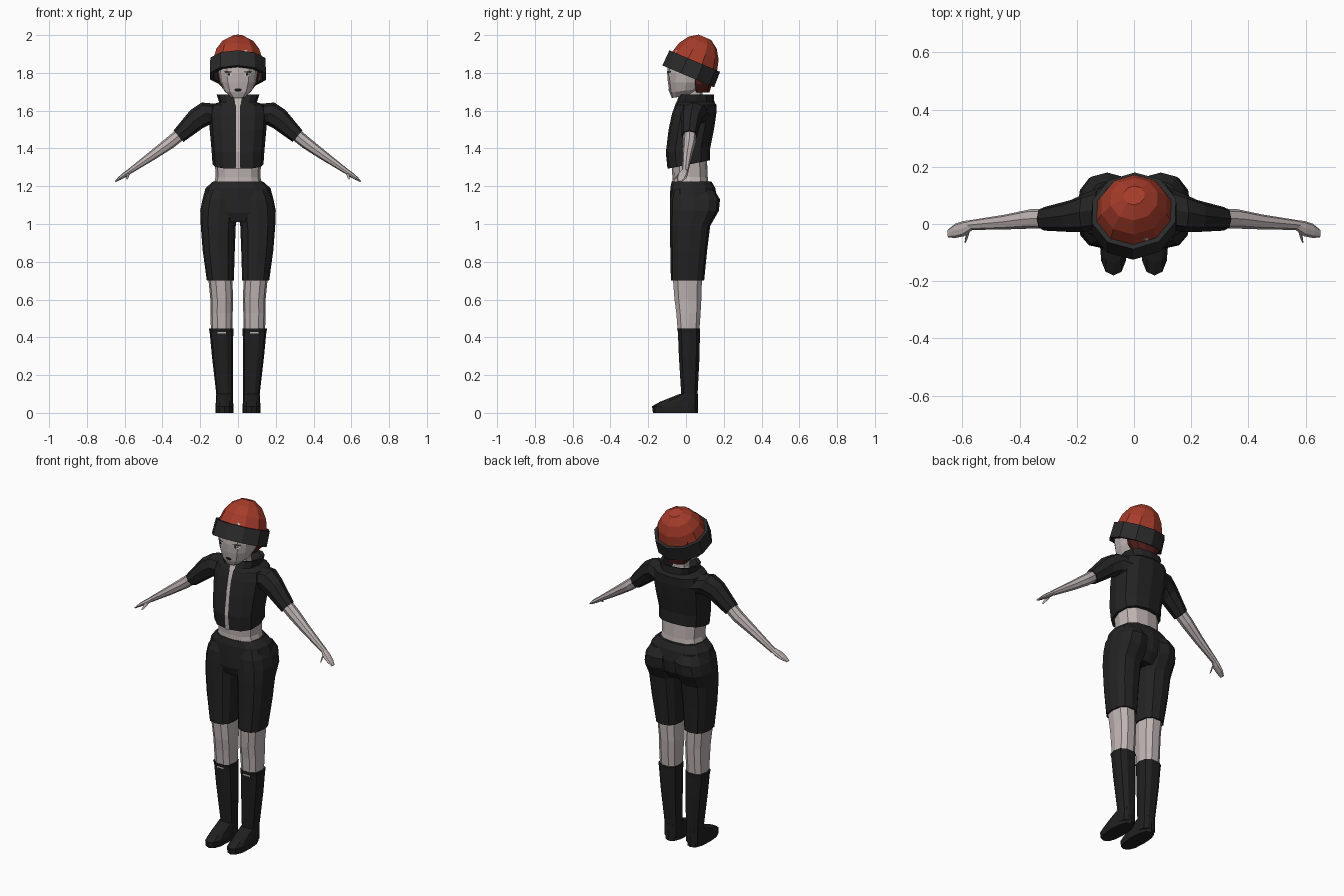
import bpy, bmesh, math
from mathutils import Matrix, Vector
from mathutils.bvhtree import BVHTree

if "Cube" in bpy.data.objects:
    bpy.data.objects.remove(bpy.data.objects["Cube"])


def material(name, r, g, b):
    m = bpy.data.materials.new(name)
    m.use_nodes = True
    m.diffuse_color = (r, g, b, 1)
    bsdf = m.node_tree.nodes["Principled BSDF"]
    bsdf.inputs["Base Color"].default_value = (r, g, b, 1)
    bsdf.inputs["Roughness"].default_value = 0.9
    return m


skin = material("pale skin", 0.52, 0.46, 0.45)
cloth = material("black cloth", 0.017, 0.017, 0.017)
leather = material("black leather", 0.014, 0.014, 0.014)
band_grey = material("charcoal knit", 0.023, 0.024, 0.023)
red = material("red knit", 0.38, 0.045, 0.023)
hair_red = material("dark red hair", 0.09, 0.016, 0.012)
ink = material("dark makeup", 0.012, 0.009, 0.009)
white = material("eye white", 0.62, 0.6, 0.6)


def finish(name, bm, mat):
    bmesh.ops.remove_doubles(bm, verts=bm.verts, dist=0.0002)
    bmesh.ops.recalc_face_normals(bm, faces=bm.faces)
    mesh = bpy.data.meshes.new(name)
    bm.to_mesh(mesh)
    bm.free()
    mesh.materials.append(mat)
    ob = bpy.data.objects.new(name, mesh)
    bpy.context.collection.objects.link(ob)
    return ob


def loft(name, mat, rings, caps=True):
    """Skin a list of point rings of equal length."""
    bm = bmesh.new()
    loops = [[bm.verts.new(p) for p in ring] for ring in rings]
    n = len(loops[0])
    for a, b in zip(loops, loops[1:]):
        for i in range(n):
            j = (i + 1) % n
            bm.faces.new((a[i], a[j], b[j], b[i]))
    if caps:
        bm.faces.new(loops[0])
        bm.faces.new(loops[-1])
    return finish(name, bm, mat)


def circle(n, p):
    """Unit ring; p below 1 makes it boxier."""
    for i in range(n):
        a = 2 * math.pi * i / n
        c, s = math.cos(a), math.sin(a)
        yield math.copysign(abs(c) ** p, c), math.copysign(abs(s) ** p, s)


def level(z, x0, x1, y0, y1, slope=0, n=12, p=0.8):
    """Ring around the z axis, given by its limits; slope raises the back."""
    cx, cy, rx, ry = (x0 + x1) / 2, (y0 + y1) / 2, (x1 - x0) / 2, (y1 - y0) / 2
    return [Vector((cx + rx * u, cy + ry * v, z + slope * ry * v)) for u, v in circle(n, p)]


def body(name, mat, sections, **kw):
    """Symmetric loft from (z, half width, front, back[, slope])."""
    return loft(name, mat, [level(z, -w, w, *rest, **kw) for z, w, *rest in sections])


def limb(name, mat, sections, side, **kw):
    """Upright loft on one side from (z, inner, outer, front, back)."""
    rings = [level(*s, **kw) for s in sections]
    return loft(name, mat, [[Vector((side * v.x, v.y, v.z)) for v in r] for r in rings])


def arm_loft(name, mat, sections, side):
    """Sloping loft from (x, y, z, lean in degrees, half height, half depth)."""
    rings = []
    for x, y, z, lean, h, d in sections:
        up = Vector((math.sin(math.radians(lean)), 0, math.cos(math.radians(lean))))
        pts = [Vector((x, y, z)) + up * h * u + Vector((0, d * v, 0)) for u, v in circle(8, 0.9)]
        rings.append([Vector((side * q.x, q.y, q.z)) for q in pts])
    return loft(name, mat, rings)


# Torso: waist, cropped jacket with collar, open front, neck
body("waist", skin, [(1.17, .14, -.075, .125), (1.25, .118, -.072, .115), (1.37, .125, -.08, .11)])
body("jacket", cloth, [
    (1.315, .135, -.098, .128, .2), (1.39, .14, -.107, .128, .1), (1.5, .15, -.092, .148),
    (1.58, .155, -.075, .16), (1.63, .145, -.058, .162), (1.645, .1, -.05, .15),
    (1.685, .113, -.035, .147), (1.68, .095, -.02, .13), (1.64, .07, .0, .1)])
body("neck", skin, [(1.6, .055, -.0, .1), (1.66, .045, .005, .088), (1.73, .048, .0, .09)], n=10)

bm = bmesh.new()
front = [(1.29, -.1, .012), (1.38, -.11, .011), (1.5, -.096, .01), (1.58, -.079, .01),
         (1.63, -.062, .012), (1.645, -.055, .018), (1.683, -.04, .026)]
edges = [[bm.verts.new((s * w, y, z)) for s in (-1, 1)] for z, y, w in front]
for a, b in zip(edges, edges[1:]):
    bm.faces.new((a[0], a[1], b[1], b[0]))
finish("jacket_opening", bm, skin)

# Trousers seat
body("trousers_seat", cloth, [
    (1.225, .132, -.076, .135), (1.19, .172, -.083, .155), (1.13, .188, -.085, .165),
    (1.06, .198, -.085, .155), (1.01, .17, -.065, .115)])

for side, label in ((1, "left"), (-1, "right")):
    # Legs and boots
    limb(label + "_trouser_leg", cloth, [
        (1.18, .02, .16, -.07, .15), (1.13, .0, .188, -.085, .18), (1.07, .0, .2, -.086, .174),
        (.99, .012, .197, -.086, .128), (.86, .017, .187, -.083, .112), (.7, .022, .165, -.08, .096)], side)
    limb(label + "_knee", skin, [
        (.72, .03, .158, -.073, .088), (.6, .026, .146, -.064, .084),
        (.53, .028, .146, -.054, .08), (.42, .03, .143, -.045, .072)], side, n=10)
    limb(label + "_boot", leather, [
        (.447, .024, .154, -.05, .078), (.425, .025, .15, -.045, .076), (.3, .026, .138, -.04, .074),
        (.1, .026, .115, -.027, .063), (.02, .026, .115, -.03, .062)], side, n=10)
    limb(label + "_foot", leather, [
        (0, .024, .119, -.175, .063), (.035, .023, .12, -.18, .063),
        (.06, .027, .117, -.135, .063), (.1, .027, .115, -.035, .063)], side)

    # Sleeve, arm, hand and thumb
    arm_loft(label + "_sleeve", cloth, [
        (.1, .06, 1.575, 0, .06, .075), (.17, .04, 1.585, 20, .062, .068),
        (.22, .028, 1.555, 33, .058, .056), (.315, .018, 1.465, 40, .04, .041)], side)
    arm_loft(label + "_arm", skin, [
        (.29, .02, 1.488, 38, .033, .035), (.36, .018, 1.43, 38, .032, .034),
        (.45, .007, 1.365, 36, .025, .026), (.575, -.004, 1.278, 36, .014, .017)], side)
    arm_loft(label + "_hand", skin, [
        (.565, -.004, 1.285, 36, .013, .017), (.595, -.016, 1.264, 36, .014, .027),
        (.625, -.024, 1.243, 36, .01, .025), (.65, -.033, 1.225, 36, .004, .014)], side)
    arm_loft(label + "_thumb", skin, [
        (.58, -.025, 1.268, 36, .01, .008), (.585, -.045, 1.252, 36, .008, .007),
        (.59, -.063, 1.238, 36, .004, .003)], side)

# Head and hair
head = body("head", skin, [
    (1.675, .04, -.075, .03, .15), (1.705, .074, -.087, .07, .1), (1.75, .094, -.096, .1),
    (1.8, .103, -.1, .115), (1.86, .102, -.096, .125), (1.92, .08, -.06, .12)])
body("hair", hair_red, [(1.695, .06, .045, .125), (1.74, .1, .03, .14),
                        (1.8, .118, .03, .145), (1.86, .11, .03, .14)], n=10)

# Hat: ribbed band and faceted dome, tipped towards the back
tip = Matrix.Translation((0, .029, 1.822)) @ Matrix.Rotation(math.radians(-23), 4, 'X')


def hat_ring(z, r, squash=.94):
    return [tip @ v for v in
            level(z, -r, r, -r * squash, r * squash, n=10, p=1)]


def turn(ring):
    """Put a ring corner at the very front."""
    c = sum(ring, Vector()) / len(ring)
    spin = Matrix.Rotation(math.radians(18), 4, tip.to_3x3() @ Vector((0, 0, 1)))
    return [c + spin @ (v - c) for v in ring]


band = [(-.044, .157), (.044, .154), (.044, .128), (-.044, .133), (-.044, .157)]
loft("hat_band", band_grey, [turn(hat_ring(*b)) for b in band], caps=False)
dome = [(0, .132), (.045, .136), (.1, .12), (.15, .086), (.181, .038)]
loft("hat_dome", red, [turn(hat_ring(*d)) for d in dome])

# Face details: thin plates laid on the head
tree = BVHTree.FromPolygons([v.co for v in head.data.vertices],
                            [list(p.vertices) for p in head.data.polygons])


def face_plate(name, mat, cx, cz, w, h, lift, n=6):
    bm = bmesh.new()
    rim = [(cx + w * u, cz + h * v) for u, v in circle(n, 1)]
    verts = []
    for x, z in [(cx, cz)] + rim:
        hit = tree.ray_cast(Vector((x, -1, z)), Vector((0, 1, 0)))[0]
        verts.append(bm.verts.new((x, (hit.y if hit else -.08) - lift, z)))
    for i in range(n):
        bm.faces.new((verts[0], verts[1 + i], verts[1 + (i + 1) % n]))
    return finish(name, bm, mat)


for side, label in ((1, "left"), (-1, "right")):
    face_plate(label + "_eye", white, side * .05, 1.792, .021, .011, .002)
    face_plate(label + "_iris", ink, side * .048, 1.792, .007, .008, .004)
    face_plate(label + "_lashes", ink, side * .052, 1.805, .024, .003, .004)
face_plate("lips", ink, 0, 1.71, .021, .01, .003)
